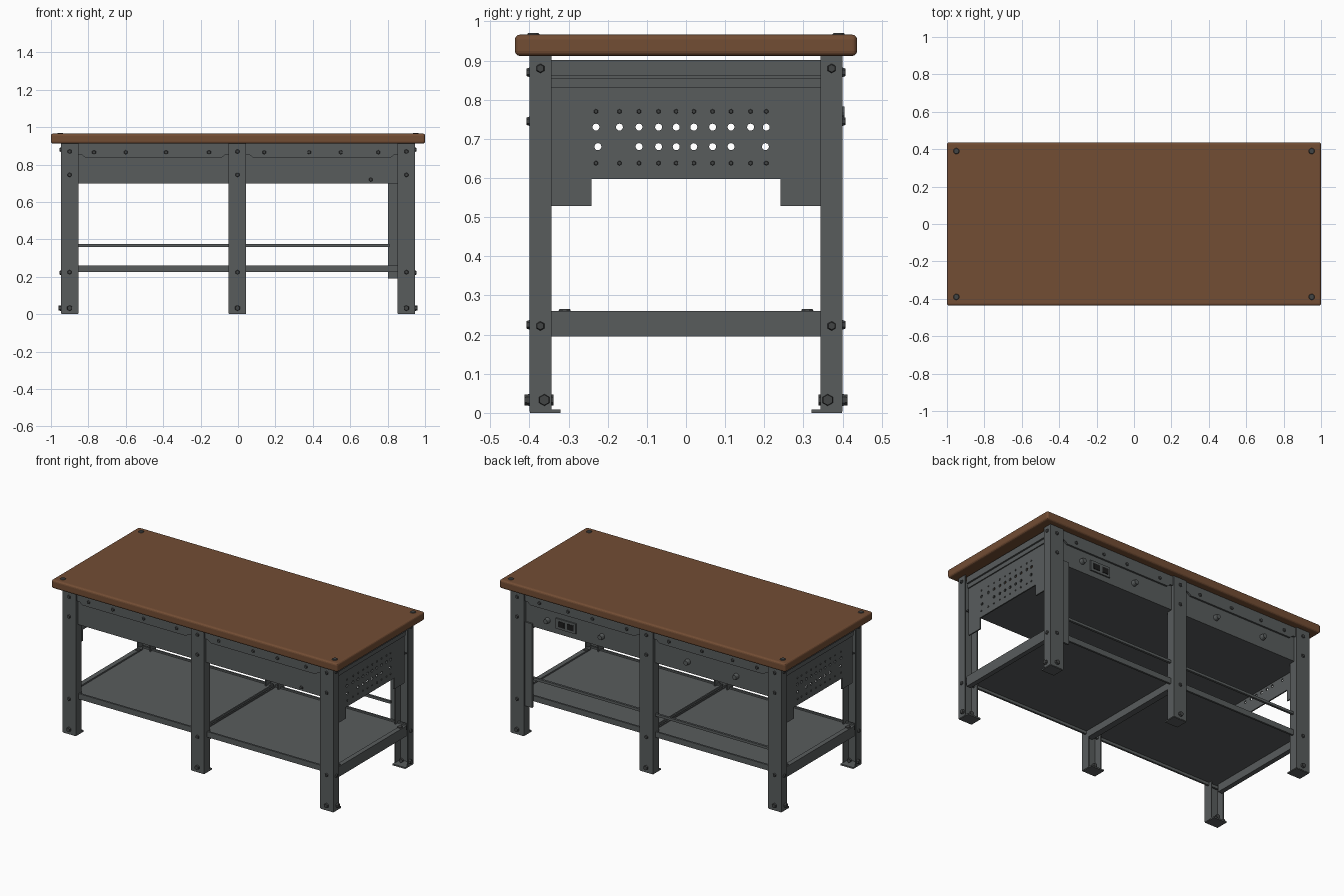
import bpy, bmesh, math
from mathutils import Matrix, Vector

if "Cube" in bpy.data.objects:
    bpy.data.objects.remove(bpy.data.objects["Cube"])


def material(name, rgb):
    m = bpy.data.materials.new(name)
    m.diffuse_color = (*rgb, 1)
    m.use_nodes = True
    m.node_tree.nodes["Principled BSDF"].inputs["Base Color"].default_value = m.diffuse_color
    return m


WOOD = material("brown_wood", (0.17, 0.074, 0.034))
STEEL = material("grey_steel", (0.098, 0.107, 0.108))
DARK = material("dark_bolt_steel", (0.055, 0.058, 0.058))
BLACK = material("black_socket", (0.012, 0.012, 0.012))


def finish(name, bm, mat, bevel=0.0, segments=1):
    bmesh.ops.recalc_face_normals(bm, faces=bm.faces)
    me = bpy.data.meshes.new(name)
    bm.to_mesh(me)
    bm.free()
    me.materials.append(mat)
    ob = bpy.data.objects.new(name, me)
    bpy.context.collection.objects.link(ob)
    if bevel:
        mod = ob.modifiers.new("bevel", 'BEVEL')
        mod.width, mod.segments = bevel, segments
    return ob


def box(name, x, y, z, mat=STEEL, bevel=0.0, segments=1):
    bm = bmesh.new()
    c = [(a[0] + a[1]) / 2 for a in (x, y, z)]
    s = [abs(a[1] - a[0]) for a in (x, y, z)]
    bmesh.ops.create_cube(bm, size=1, matrix=Matrix.Translation(c) @ Matrix.Diagonal((*s, 1)))
    return finish(name, bm, mat, bevel, segments)


def prism(name, pts, axis, a, b, mat=STEEL):
    """Extrude a flat outline along an axis, from a to b."""
    def place(p, t):
        return {'X': (t, p[0], p[1]), 'Y': (p[0], t, p[1]), 'Z': (p[0], p[1], t)}[axis]
    bm = bmesh.new()
    f = bm.faces.new([bm.verts.new(place(p, a)) for p in pts])
    ext = bmesh.ops.extrude_face_region(bm, geom=[f])
    step = Vector(place((0, 0), b - a))
    bmesh.ops.translate(bm, vec=step, verts=[v for v in ext['geom'] if isinstance(v, bmesh.types.BMVert)])
    return finish(name, bm, mat)


def studs(name, items, r, h, mat=DARK, sides=6, taper=0.8):
    """Many bolt heads in one mesh; each item is (position, outward direction)."""
    bm = bmesh.new()
    for pos, d in items:
        d = Vector(d)
        m = Matrix.Translation(Vector(pos) + d * h / 2) @ d.to_track_quat('Z', 'Y').to_matrix().to_4x4()
        bmesh.ops.create_cone(bm, cap_ends=True, segments=sides, radius1=r, radius2=r * taper, depth=h, matrix=m)
    return finish(name, bm, mat)


SIDES = (("front", -1), ("back", 1))
ENDS = (("left", -1), ("right", 1))

# Table top with four corner bolts
box("table_top", (-1, 1), (-0.437, 0.437), (0.912, 0.966), WOOD, 0.012, 3)
studs("table_top_bolts", [((x, y, 0.965), (0, 0, 1)) for x in (-0.95, 0.95) for y in (-0.39, 0.39)],
      0.017, 0.005, sides=12)

# Six folded channel legs with foot plates
T = 0.007
leg_bolts, foot_bolts = [], []
for sname, s in SIDES:
    for lname, cx in (("left", -0.9), ("middle", -0.003), ("right", 0.9)):
        w, yo, yi = 0.047, 0.4 * s, 0.343 * s
        outline = [(cx - w, yo), (cx + w, yo), (cx + w, yi), (cx + w - T, yi),
                   (cx + w - T, yo - T * s), (cx - w + T, yo - T * s), (cx - w + T, yi), (cx - w, yi)]
        prism(f"{sname}_{lname}_leg", outline, 'Z', 0.004, 0.912)
        box(f"{sname}_{lname}_foot", (cx - w + 0.002, cx + w - 0.002), (0.32 * s, 0.398 * s), (0, 0.009))
        leg_bolts += [((cx, yo, z), (0, s, 0)) for z in (0.87, 0.745, 0.225)]
        foot_bolts += [((cx, yo, 0.033), (0, s, 0)), ((cx, 0.35 * s, 0.033), (0, -s, 0))]
        if lname != "middle":
            e = 1 if cx > 0 else -1
            leg_bolts += [((cx + w * e, 0.372 * s, z), (e, 0, 0)) for z in (0.88, 0.222)]
            foot_bolts.append(((cx + w * e, 0.362 * s, 0.033), (e, 0, 0)))
studs("leg_bolts", leg_bolts, 0.012, 0.007)
studs("foot_bolts", foot_bolts, 0.015, 0.012, taper=0.9)

# Long aprons: panel below, rail with chamfered ends above
rail_bolts = []
for sname, s in SIDES:
    for ename, x0, x1 in (("left", -0.854, -0.049), ("right", 0.043, 0.854)):
        box(f"{sname}_{ename}_apron_panel", (x0, x1), (0.372 * s, 0.38 * s), (0.70, 0.905))
        prism(f"{sname}_{ename}_apron_rail",
              [(x0, 0.912), (x0, 0.855), (x0 + 0.02, 0.852), (x0 + 0.04, 0.836), (x1 - 0.04, 0.836),
               (x1 - 0.02, 0.852), (x1, 0.855), (x1, 0.912)], 'Y', 0.38 * s, 0.391 * s)
    rail_bolts += [((x, 0.391 * s, 0.866), (0, s, 0))
                   for x in (-0.77, -0.6, -0.385, -0.155, 0.14, 0.38, 0.55, 0.75)]
rail_bolts.append(((0.71, -0.38, 0.72), (0, -1, 0)))
studs("apron_bolts", rail_bolts, 0.011, 0.007)

# Closed underside between the aprons
box("underside_tray", (-0.915, 0.915), (-0.374, 0.374), (0.70, 0.707))

# Back controls: knobs and power socket
studs("back_knobs", [((x, 0.38, 0.768), (0, 1, 0)) for x in (0.70, 0.32, -0.28, -0.62)],
      0.018, 0.025, STEEL, 12)
box("socket_plate", (0.50, 0.64), (0.38, 0.388), (0.735, 0.80))
for x in (0.535, 0.60):
    box("socket_opening", (x - 0.022, x + 0.022), (0.387, 0.391), (0.75, 0.785), BLACK)

# End panels with perforations, top rails and lower rails
columns = (-0.23, -0.17, -0.12, -0.07, -0.025, 0.02, 0.068, 0.115, 0.165, 0.205)
open_columns = (-0.225, -0.12, -0.07, -0.025, 0.02, 0.068, 0.115, 0.203)
holes = [((-1, y, z), (1, 0, 0)) for z, row in ((0.73, columns), (0.68, open_columns)) for y in row]
cutter = studs("hole_cutter", holes, 0.009, 2.0, sides=12, taper=1.0)
cutter.hide_render = True
screws = []
for ename, e in ENDS:
    panel = prism(f"{ename}_end_panel",
                  [(-0.344, 0.528), (-0.242, 0.528), (-0.242, 0.598), (0.242, 0.598),
                   (0.242, 0.528), (0.344, 0.528), (0.344, 0.86), (-0.344, 0.86)], 'X', 0.915 * e, 0.923 * e)
    mod = panel.modifiers.new("holes", 'BOOLEAN')
    mod.operation, mod.object, mod.solver = 'DIFFERENCE', cutter, 'EXACT'
    bpy.context.view_layer.objects.active = panel
    bpy.ops.object.modifier_apply(modifier=mod.name)
    box(f"{ename}_end_panel_lip", (0.923 * e, 0.93 * e), (-0.344, 0.344), (0.83, 0.856))
    box(f"{ename}_end_top_rail", (0.91 * e, 0.936 * e), (-0.344, 0.344), (0.86, 0.901))
    box(f"{ename}_end_lower_rail", (0.905 * e, 0.935 * e), (-0.346, 0.346), (0.195, 0.26))
    screws += [((0.923 * e, y, z), (e, 0, 0)) for y in columns for z in (0.77, 0.638)]
studs("end_panel_screws", screws, 0.006, 0.004)
bpy.data.objects.remove(cutter)

# Lower shelf: two trays with folded rims and a narrow gap between them
for ename, x0, x1 in (("left", -0.925, -0.013), ("right", 0.002, 0.925)):
    box(f"{ename}_shelf", (x0, x1), (-0.37, 0.37), (0.244, 0.251))
    for sname, s in SIDES:
        box(f"{ename}_shelf_{sname}_rim", (x0, x1), (0.362 * s, 0.374 * s), (0.226, 0.261))
    for x in (x0, x1 - 0.008):
        box(f"{ename}_shelf_end_rim", (x, x + 0.008), (-0.362, 0.362), (0.226, 0.258))
box("middle_cross_rail", (0.004, 0.044), (-0.36, 0.36), (0.20, 0.244))
studs("shelf_bolts", [((x, y, 0.258), (0, 0, 1)) for x in (-0.915, 0.915) for y in (-0.31, 0.31)],
      0.017, 0.007, sides=10)

# Back stop bar and the upright strip beside the back right leg
box("back_stop_bar", (-0.86, 0.81), (0.362, 0.376), (0.36, 0.376))
box("back_upright_strip", (0.803, 0.858), (0.378, 0.39), (0.19, 0.72))
